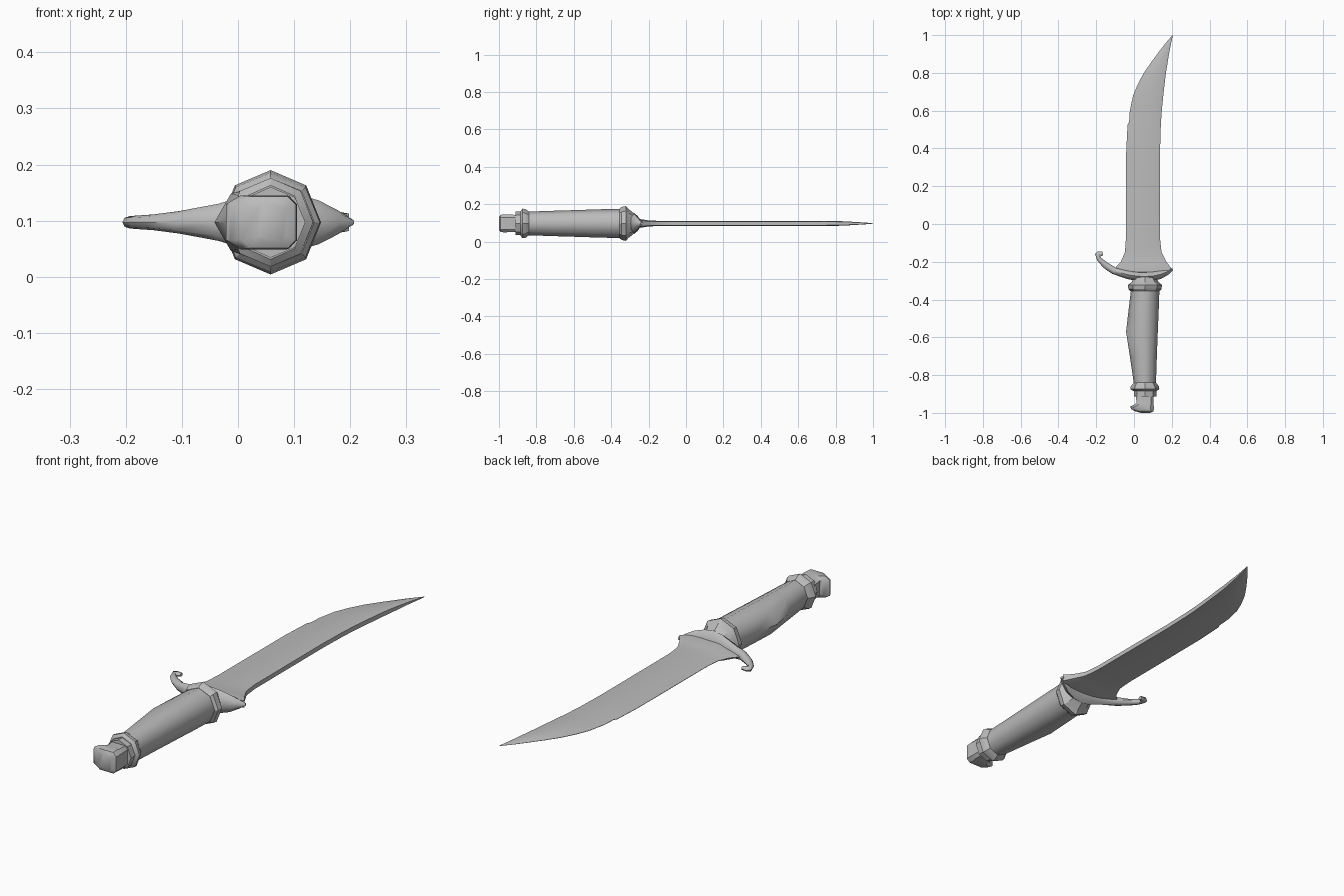
import bpy, bmesh, math

ZC = 0.097   # height of the dagger's long axis
XC = 0.058   # middle of the handle

grey = bpy.data.materials.new("plain grey")
grey.diffuse_color = (0.5, 0.5, 0.5, 1)


def loft(name, rings, angle):
    """Skin a closed solid through rings of equal point count."""
    bm = bmesh.new()
    vs = [[bm.verts.new(p) for p in r] for r in rings]
    n = len(vs[0])
    for a, b in zip(vs, vs[1:]):
        for i in range(n):
            j = (i + 1) % n
            bm.faces.new((a[i], a[j], b[j], b[i]))
    bm.faces.new(vs[0])
    bm.faces.new(vs[-1])
    bmesh.ops.recalc_face_normals(bm, faces=bm.faces[:])
    me = bpy.data.meshes.new(name)
    bm.to_mesh(me)
    bm.free()
    me.materials.append(grey)
    ob = bpy.data.objects.new(name, me)
    bpy.context.collection.objects.link(ob)
    bpy.ops.object.select_all(action='DESELECT')
    ob.select_set(True)
    bpy.context.view_layer.objects.active = ob
    bpy.ops.object.shade_smooth_by_angle(angle=math.radians(angle))
    return ob


def octagon(y, xl, xr, hz):
    """Eight-sided handle section with its own left and right reach."""
    pts = []
    for k in range(8):
        c, s = math.cos(k * math.pi / 4), math.sin(k * math.pi / 4)
        reach = xr - XC if c > 0 else XC - xl
        pts.append((XC + c * reach, y, ZC + s * hz))
    return pts


# Grip: swells towards the edge side
loft("grip", [octagon(*s) for s in (
    (-0.85, 0.000, 0.116, 0.063), (-0.70, -0.022, 0.121, 0.068),
    (-0.57, -0.042, 0.126, 0.072), (-0.45, -0.028, 0.131, 0.076),
    (-0.34, -0.015, 0.135, 0.078))], 50)

# Rings at both ends of the grip, and the collar behind
loft("front_ring", [octagon(*s) for s in (
    (-0.355, -0.018, 0.136, 0.079), (-0.345, -0.030, 0.146, 0.088),
    (-0.322, -0.032, 0.148, 0.093), (-0.308, -0.012, 0.130, 0.078),
    (-0.280, 0.000, 0.116, 0.056))], 30)
loft("rear_ring", [octagon(*s) for s in (
    (-0.885, -0.003, 0.119, 0.066), (-0.874, -0.019, 0.134, 0.079),
    (-0.860, -0.017, 0.132, 0.078), (-0.840, -0.001, 0.117, 0.064))], 30)
loft("pommel_collar", [octagon(*s) for s in (
    (-0.912, 0.000, 0.120, 0.063), (-0.880, 0.000, 0.120, 0.063))], 30)


# Pommel: chamfered block with a beak on the edge side
def chamfer_box(y, xl, xr, hz):
    cx, cz = (xr - xl) * 0.2, hz * 0.32
    half = [(xl, hz - cz), (xl + cx, hz), (xr - cx * 0.7, hz), (xr, hz - cz)]
    return ([(x, y, ZC + z) for x, z in half]
            + [(x, y, ZC - z) for x, z in reversed(half)])


loft("pommel", [chamfer_box(*s) for s in (
    (-0.905, 0.008, 0.103, 0.046), (-0.945, 0.014, 0.104, 0.047),
    (-0.956, 0.003, 0.104, 0.047), (-0.968, -0.021, 0.105, 0.048),
    (-0.980, -0.014, 0.105, 0.047), (-0.991, 0.004, 0.103, 0.046),
    (-1.000, 0.036, 0.085, 0.036))], 40)


# Crossguard: inner edge point, outer edge point, half thickness
def guard_ring(xi, yi, xo, yo, hz):
    pts = []
    for k in range(8):
        c, s = math.cos(k * math.pi / 4), math.sin(k * math.pi / 4)
        t = (1 + c) / 2
        pts.append((xi + (xo - xi) * t, yi + (yo - yi) * t, ZC + s * hz))
    return pts


loft("crossguard", [guard_ring(*s) for s in (
    (-0.165, -0.166, -0.166, -0.146, 0.008),
    (-0.180, -0.174, -0.190, -0.144, 0.010),
    (-0.180, -0.175, -0.206, -0.158, 0.011),
    (-0.168, -0.184, -0.194, -0.194, 0.012),
    (-0.140, -0.205, -0.162, -0.232, 0.014),
    (-0.095, -0.232, -0.115, -0.264, 0.020),
    (-0.030, -0.246, -0.040, -0.290, 0.033),
    (0.020, -0.250, 0.018, -0.302, 0.050), (0.058, -0.250, 0.058, -0.305, 0.056),
    (0.100, -0.248, 0.104, -0.302, 0.051), (0.140, -0.243, 0.148, -0.288, 0.039),
    (0.172, -0.236, 0.182, -0.268, 0.022), (0.201, -0.232, 0.207, -0.244, 0.005))], 45)


# Blade: wedge section, sharp on -x, thick chamfered spine on +x
def blade_ring(y, xl, xr, h):
    w = xr - xl
    half = [(xl, 0.06 * h), (xl + 0.35 * w, 0.75 * h),
            (xl + 0.88 * w, h), (xr, 0.7 * h)]
    return ([(x, y, ZC + z) for x, z in half]
            + [(x, y, ZC - z) for x, z in reversed(half)])


loft("blade", [blade_ring(*s) for s in (
    (-0.262, -0.060, 0.160, 0.026), (-0.236, -0.103, 0.198, 0.022),
    (-0.200, -0.070, 0.172, 0.016), (-0.150, -0.048, 0.146, 0.014),
    (-0.080, -0.043, 0.138, 0.014), (0.390, -0.041, 0.138, 0.014),
    (0.525, -0.034, 0.142, 0.014), (0.540, -0.026, 0.143, 0.014),
    (0.600, -0.022, 0.147, 0.014), (0.680, -0.005, 0.155, 0.014),
    (0.740, 0.020, 0.162, 0.014), (0.800, 0.052, 0.169, 0.013),
    (0.855, 0.090, 0.178, 0.011), (0.905, 0.127, 0.186, 0.008),
    (0.955, 0.165, 0.196, 0.005), (0.999, 0.203, 0.206, 0.001))], 30)
